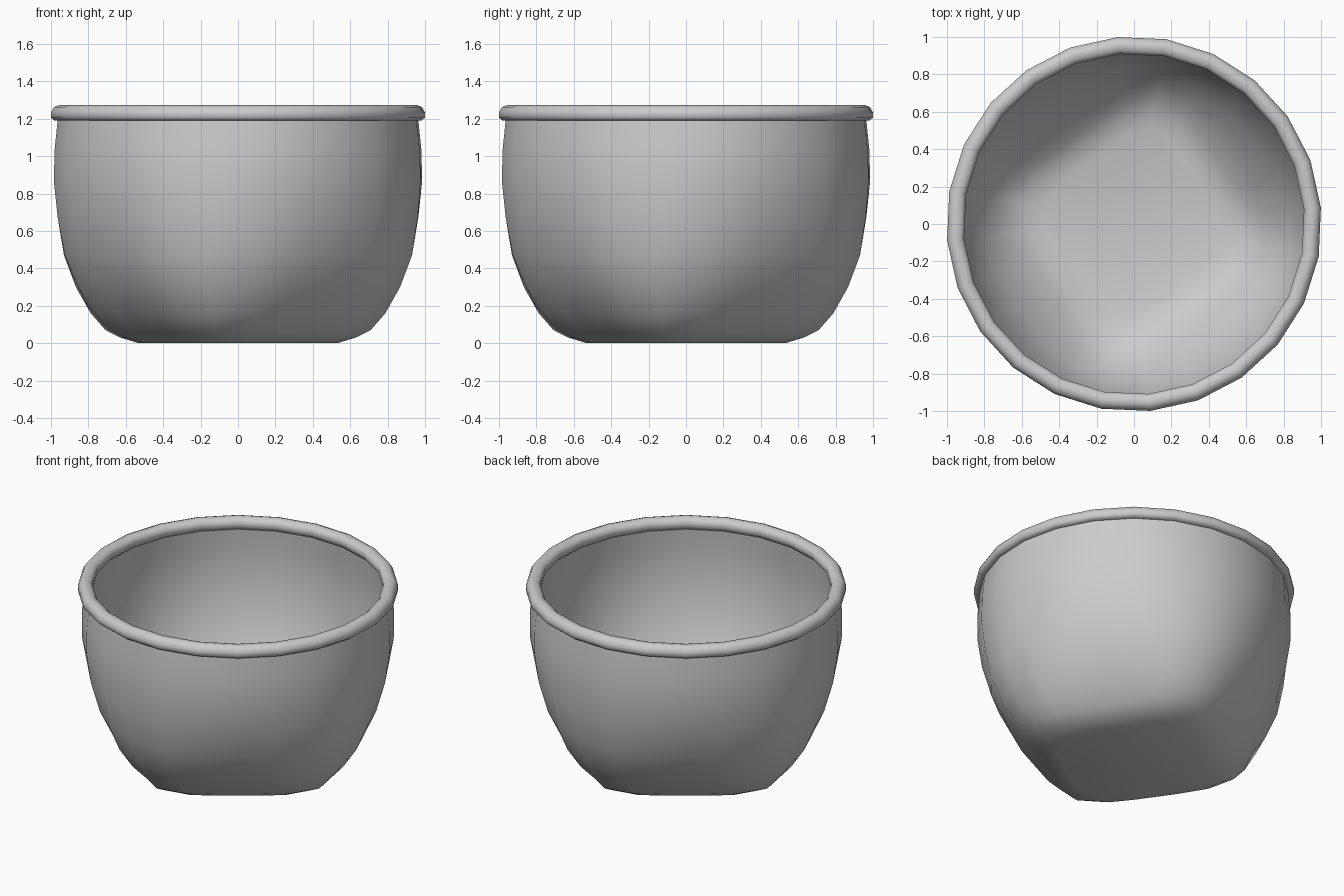
import bpy, bmesh, math

if "Cube" in bpy.data.objects:
    bpy.data.objects.remove(bpy.data.objects["Cube"])

SEG = 24
TURN = math.radians(35)   # direction of one flat side of the squarish base


def ring_radius(flat, corner, a):
    # rounded-square radius: 'flat' along the sides, 'corner' along the diagonals
    p = 1 / (0.5 - math.log2(corner / flat))
    return flat / (abs(math.cos(a)) ** p + abs(math.sin(a)) ** p) ** (1 / p)


def loft(name, rings, closed, angle):
    # rings: (z, flat radius, corner radius), joined in order
    bm = bmesh.new()
    loops = []
    for z, f, c in rings:
        loop = []
        for i in range(SEG):
            a = 2 * math.pi * i / SEG
            r = ring_radius(f, c, a)
            loop.append(bm.verts.new((r * math.cos(a + TURN), r * math.sin(a + TURN), z)))
        loops.append(loop)
    pairs = list(zip(loops, loops[1:]))
    if closed:
        pairs.append((loops[-1], loops[0]))
    else:
        bm.faces.new(loops[0])
        bm.faces.new(loops[-1])
    for lo, hi in pairs:
        for i in range(SEG):
            j = (i + 1) % SEG
            bm.faces.new((lo[i], lo[j], hi[j], hi[i]))
    bmesh.ops.recalc_face_normals(bm, faces=bm.faces)
    me = bpy.data.meshes.new(name)
    bm.to_mesh(me)
    bm.free()
    ob = bpy.data.objects.new(name, me)
    bpy.context.collection.objects.link(ob)
    bpy.ops.object.select_all(action='DESELECT')
    ob.select_set(True)
    bpy.context.view_layer.objects.active = ob
    bpy.ops.object.shade_smooth_by_angle(angle=math.radians(angle))
    return ob


# Bowl: squarish base blending into a round mouth, with a thin inner wall
outer = [
    (0.0, 0.44, 0.54), (0.03, 0.53, 0.64), (0.07, 0.59, 0.72),
    (0.16, 0.68, 0.80), (0.30, 0.79, 0.88), (0.47, 0.875, 0.945),
    (0.67, 0.94, 0.975), (0.87, 0.975, 0.992), (1.04, 0.978, 0.985),
    (1.22, 0.965, 0.965),
]
T = 0.03
inner = [(z + T * max(0, 1 - z / 0.4), f - T, c - T) for z, f, c in reversed(outer)]
loft("bowl_body", outer + inner, False, 60)

# Rim: rounded band around the mouth
rim = [(1.19, 0.955), (1.19, 0.985), (1.205, 1.003), (1.235, 1.003), (1.262, 0.987),
       (1.272, 0.962), (1.265, 0.93), (1.245, 0.912), (1.21, 0.912), (1.19, 0.93)]
loft("bowl_rim", [(z, r, r) for z, r in rim], True, 50)
